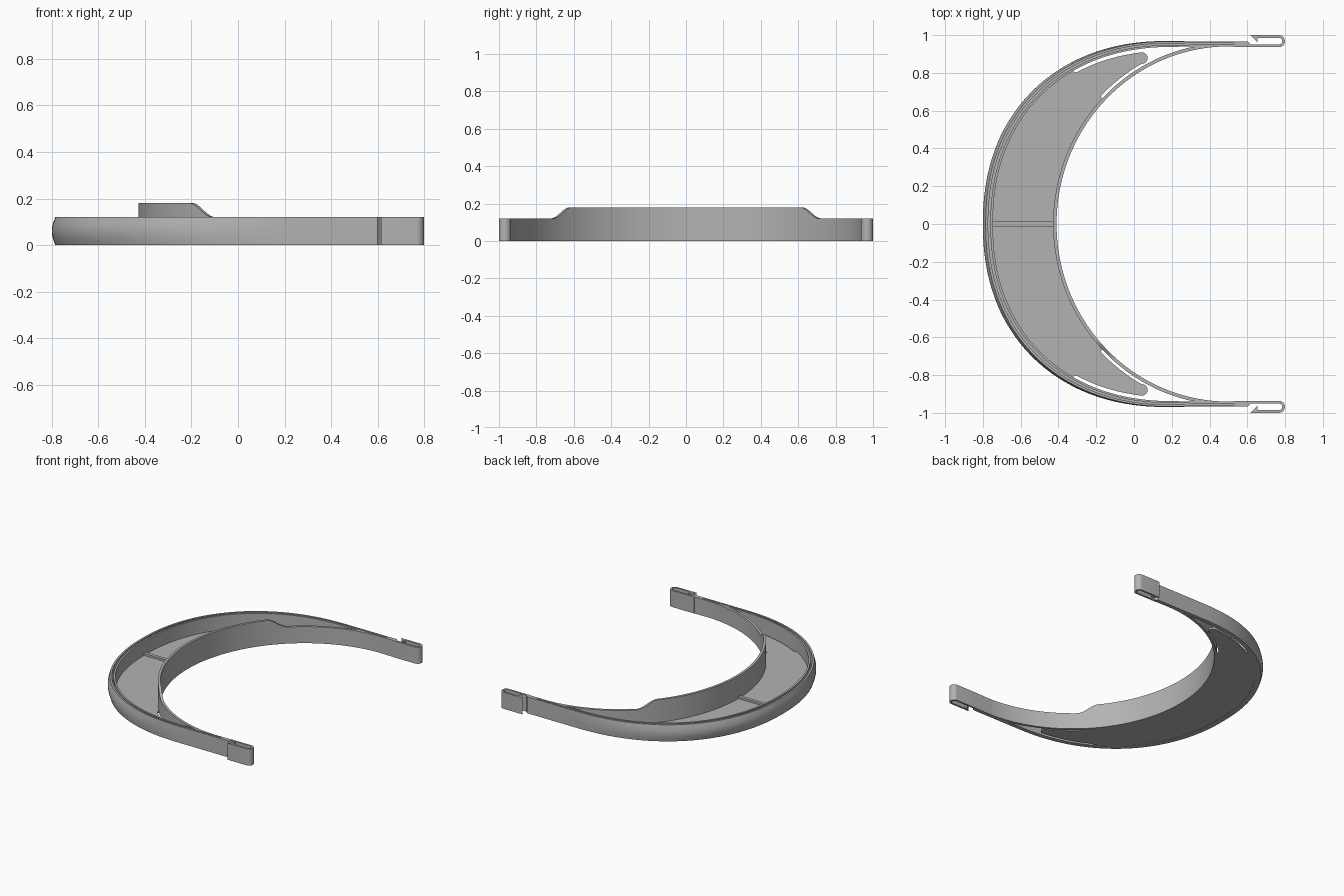
import bpy, bmesh
from math import sin, cos, pi, radians
from mathutils import Vector

if "Cube" in bpy.data.objects:
    bpy.data.objects.remove(bpy.data.objects["Cube"], do_unlink=True)

grey = bpy.data.materials.new("plain grey")
grey.use_nodes = True
grey.diffuse_color = (0.45, 0.45, 0.45, 1)
grey.node_tree.nodes["Principled BSDF"].inputs["Base Color"].default_value = (0.45, 0.45, 0.45, 1)

H = 0.12          # height of the rim
ARM_END = 0.6     # x where the arms stop and the clips begin


def finish(name, bm):
    bmesh.ops.recalc_face_normals(bm, faces=bm.faces)
    mesh = bpy.data.meshes.new(name)
    bm.to_mesh(mesh)
    bm.free()
    obj = bpy.data.objects.new(name, mesh)
    bpy.context.collection.objects.link(obj)
    mesh.materials.append(grey)
    bpy.ops.object.select_all(action='DESELECT')
    obj.select_set(True)
    bpy.context.view_layer.objects.active = obj
    bpy.ops.object.shade_smooth_by_angle(angle=radians(30))
    return obj


def normals(path):
    """Right-hand normal at each path point."""
    result = []
    for i in range(len(path)):
        d = (path[min(i + 1, len(path) - 1)] - path[max(i - 1, 0)]).normalized()
        result.append(Vector((d.y, -d.x)))
    return result


def sweep(name, path, section):
    """Sweep a closed (offset, z) section along a flat path and cap the ends."""
    bm = bmesh.new()
    rings = []
    for p, n in zip(path, normals(path)):
        rings.append([bm.verts.new((*(p + n * o), z)) for o, z in section(p)])
    for a, b in zip(rings, rings[1:]):
        for j in range(len(a)):
            k = (j + 1) % len(a)
            bm.faces.new((a[j], a[k], b[k], b[j]))
    bm.faces.new(rings[0])
    bm.faces.new(rings[-1])
    return finish(name, bm)


def prism(name, outline, z0, z1):
    """Extrude a flat outline upwards."""
    bm = bmesh.new()
    face = bm.faces.new([bm.verts.new((x, y, z0)) for x, y in outline])
    top = bmesh.ops.extrude_face_region(bm, geom=[face])["geom"]
    for v in top:
        if isinstance(v, bmesh.types.BMVert):
            v.co.z = z1
    return finish(name, bm)


def arc(cx, a, b, power, steps):
    """Bow-shaped path with straight arms, from -y round the left to +y."""
    pts = []
    for i in range(steps + 1):
        t = -pi / 2 + pi * i / steps
        s = 1 if t > 0 else -1
        pts.append(Vector((cx - a * abs(cos(t)) ** (2 / power),
                           s * b * abs(sin(t)) ** (2 / power))))
    arm = [Vector((cx + (ARM_END - cx) * k / 8, b)) for k in range(1, 9)]
    return [Vector((p.x, -p.y)) for p in reversed(arm)] + pts + arm


outer = arc(0.2, 0.985, 0.967, 2.2, 160)
inner = arc(0.5, 0.91, 0.94, 2, 240)


def fade(p):
    """One at the middle of the bow, zero along the arms."""
    return max(0, min(1, (0.3 - p.x) / 1.0))


# Outer rim: bulging skin, groove and inner lip
def rim_section(p):
    f = fade(p)
    t, g = 0.010 + 0.003 * f, 0.008 + 0.004 * f
    skin = [(-0.015 * f * sin(pi * k / 8), H * k / 8) for k in range(9)]
    return skin + [(t, H), (t, 0.03), (t + g, 0.03), (t + g, H),
                   (2 * t + g, H), (2 * t + g, 0)]


sweep("outer_rim", outer, rim_section)


# Inner wall: raised in the middle, thinning into the arms
def wall_section(p):
    s = max(0, min(1, (abs(p.y) - 0.61) / 0.1))
    h = H + 0.06 * (1 - s * s * (3 - 2 * s))
    t = max(0.003, 0.018 - 0.05 * max(0, p.x - 0.3))
    return [(0, 0), (0, h), (-t, h), (-t, 0)]


sweep("inner_wall", inner, wall_section)

# Crescent floor, joined to the walls except near its rounded tips
TIP = 0.045
half_out = [p + n * (0.03 if p.x < -0.33 else 0.05)
            for p, n in zip(outer, normals(outer)) if p.y > 0 and p.x < TIP]
half_in = [p - n * (0.01 if p.y < 0.65 else 0.032)
           for p, n in zip(inner, normals(inner)) if p.y > 0 and p.x < TIP + 0.02]
start, end = half_out[-1], half_in[-1]
mid, r = (start + end) / 2, (start - end) / 2
side = Vector((-r.y, r.x))
if side.x < 0:
    side = -side
tip = [mid + r * cos(pi * k / 10) + side * sin(pi * k / 10) for k in range(1, 10)]
upper = half_out + tip + half_in[::-1]
lower = [Vector((p.x, -p.y)) for p in reversed(upper)]
prism("crescent_floor", upper + lower, 0.002, 0.016)

# Low rib across the floor
prism("floor_rib", [(-0.755, -0.012), (-0.42, -0.012), (-0.42, 0.012), (-0.755, 0.012)],
      0.01, 0.03)

# Arm ends and spring clips on both sides
for label, s in (("front", -1), ("back", 1)):
    prism(label + "_arm_end",
          [(x, s * y) for x, y in ((0.53, 0.938), (0.63, 0.938), (0.6, 0.967), (0.53, 0.967))],
          0, H)
    bend = [(0.767 + 0.025 * sin(pi * k / 12), 0.968 - 0.025 * cos(pi * k / 12))
            for k in range(13)]
    loop = [(0.59, 0.943)] + bend + [(0.64, 0.993)]
    sweep(label + "_clip_loop", [Vector((x, s * y)) for x, y in loop],
          lambda p: [(-0.007, 0), (-0.007, H), (0.007, H), (0.007, 0)])
    prism(label + "_clip_barb",
          [(x, s * y) for x, y in ((0.615, 1.0), (0.655, 0.962), (0.655, 1.0))], 0, H)
